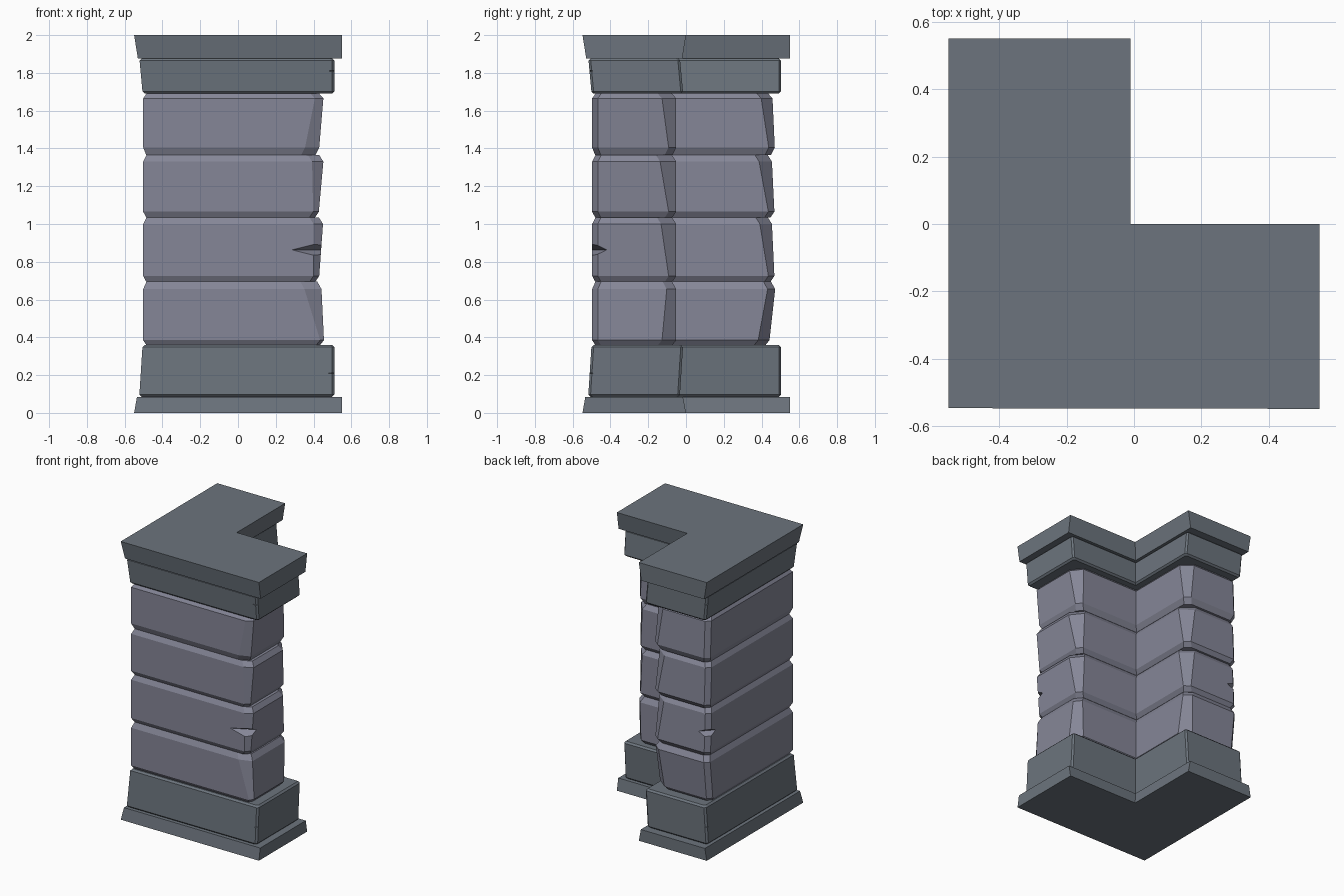
import bpy, bmesh

if "Cube" in bpy.data.objects:
    bpy.data.objects.remove(bpy.data.objects["Cube"])


def material(name, rgb):
    m = bpy.data.materials.new(name)
    m.diffuse_color = (*rgb, 1)
    m.use_nodes = True
    m.node_tree.nodes["Principled BSDF"].inputs["Base Color"].default_value = m.diffuse_color
    return m


SLATE = material("dark_slate", (0.15, 0.175, 0.205))
STONE = material("pale_stone", (0.235, 0.24, 0.31))


def ring(z, out, inn, ex, ey, front, inside, back):
    """L outline; each arm end has a clipped outer corner and a clipped inner corner."""
    f, i, b = front, inside, back
    return [(x, y, z) for x, y in (
        (-out, -out + 0.005), (ex - f[0], -out + 0.005), (ex, -out + f[1]), (ex, inn - i),
        (ex - i * 0.8, inn), (inn - 0.01, inn), (inn - 0.01, ey - i * 0.8), (inn - 0.01 - i, ey),
        (-out + b, ey), (-out, ey - b))]


def loft(name, rings, mat):
    bm = bmesh.new()
    rows = [[bm.verts.new(p) for p in r] for r in rings]
    n = len(rows[0])
    for lo, hi in zip(rows, rows[1:]):
        for k in range(n):
            bm.faces.new((lo[k], lo[(k + 1) % n], hi[(k + 1) % n], hi[k]))
    bm.faces.new(rows[0][::-1])
    bm.faces.new(rows[-1])
    bmesh.ops.recalc_face_normals(bm, faces=bm.faces)
    return finish(name, bm, mat)


def finish(name, bm, mat=None):
    me = bpy.data.meshes.new(name)
    bm.to_mesh(me)
    bm.free()
    ob = bpy.data.objects.new(name, me)
    bpy.context.collection.objects.link(ob)
    if mat:
        me.materials.append(mat)
    return ob


def chip(target, pts):
    """Cut a convex splinter out of a block."""
    bm = bmesh.new()
    for p in pts:
        bm.verts.new(p)
    bmesh.ops.convex_hull(bm, input=bm.verts)
    bmesh.ops.recalc_face_normals(bm, faces=bm.faces)
    cutter = finish("chip_cutter", bm)
    cutter.hide_render = True
    cutter.hide_set(True)
    mod = target.modifiers.new("chip", 'BOOLEAN')
    mod.operation = 'DIFFERENCE'
    mod.solver = 'EXACT'
    mod.object = cutter


def corner_chips(target, z, h, ex, ey, out, long_x, deep):
    chip(target, [(ex - long_x, -out - 0.005, z), (ex + 0.01, -out + deep, z),
                  (ex + 0.03, -out - 0.03, z + h), (ex + 0.03, -out - 0.03, z - h)])
    chip(target, [(-out - 0.005, ey - deep, z), (-out + deep, ey + 0.01, z),
                  (-out - 0.03, ey + 0.03, z + h), (-out - 0.03, ey + 0.03, z - h)])


# Plain flared slabs at foot and top: six-sided L outlines
def slab_ring(z, out, inn):
    e = 0.55
    return [(-out, -out + 0.004, z), (e, -out + 0.002, z), (e, inn, z), (inn - 0.01, inn, z),
            (inn - 0.01, e, z), (-out, e, z)]


loft("foot_slab", [slab_ring(0, 0.55, 0), slab_ring(0.085, 0.535, -0.016)], SLATE)
loft("top_slab", [slab_ring(1.875, 0.53, -0.02), slab_ring(2.0, 0.55, 0)], SLATE)


# Plinth and necking: tapered blocks with thin worn edges
def worn_block(name, z0, z1, o0, o1):
    b = 0.012
    rings = []
    for z, o, d in ((z0, o0, b), (z0 + b, o0, 0), (z1 - b, o1, 0), (z1, o1, b)):
        e = 0.51 - d
        rings.append(ring(z, o - d, o - d and (0.49 - o - d), e, e - 0.007, (b, b + 0.005), b, b))
    return loft(name, rings, SLATE)


plinth = worn_block("plinth", 0.085, 0.36, 0.522, 0.506)
necking = worn_block("necking", 1.69, 1.877, 0.506, 0.521)
corner_chips(plinth, 0.21, 0.014, 0.51, 0.503, 0.515, 0.05, 0.03)
corner_chips(necking, 1.81, 0.018, 0.51, 0.503, 0.515, 0.05, 0.03)

# Four rough courses: z0, z1, x-end (low, high), y-end (low, high),
# front corner clip (low, high), inner clip (low, high), bottom and top bevel heights
COURSES = [
    (0.36, 0.695, (0.455, 0.442), (0.442, 0.472), (0.02, 0.09), (0.075, 0.05), 0.025, 0.04),
    (0.695, 1.035, (0.43, 0.45), (0.468, 0.455), (0.03, 0.05), (0.04, 0.08), 0.03, 0.035),
    (1.035, 1.365, (0.428, 0.452), (0.468, 0.455), (0.03, 0.06), (0.04, 0.085), 0.03, 0.035),
    (1.365, 1.69, (0.43, 0.452), (0.47, 0.458), (0.075, 0.045), (0.04, 0.075), 0.04, 0.025),
]
for n, (z0, z1, ex, ey, fc, ic, lo, hi) in enumerate(COURSES, 1):
    rings = []
    for z, k, d in ((z0, 0, 0.02), (z0 + lo, 0, 0), (z1 - hi, 1, 0), (z1, 1, 0.022)):
        rings.append(ring(z, 0.502 - d * 0.8, -0.052 - d, ex[k] - d, ey[k] - d,
                          (fc[k], 0.035), ic[k], 0.03))
    block = loft(f"stone_course_{n}", rings, STONE)
    if n == 2:
        corner_chips(block, 0.863, 0.062, 0.44, 0.46, 0.5, 0.17, 0.085)
